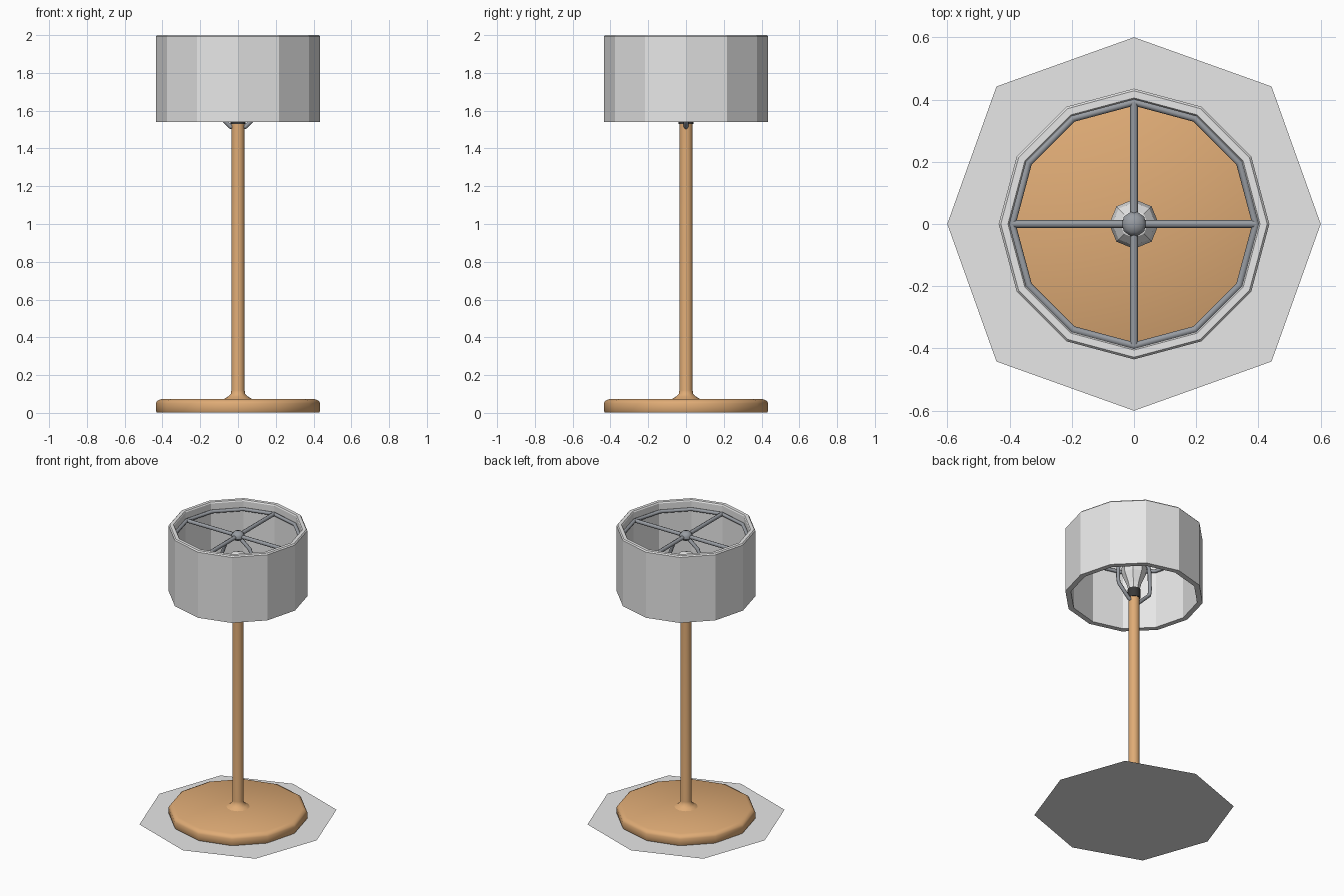
import bpy, bmesh, math
from mathutils import Vector

if "Cube" in bpy.data.objects:
    bpy.data.objects.remove(bpy.data.objects["Cube"])


def mat(name, r, g, b):
    m = bpy.data.materials.new(name)
    m.diffuse_color = (r, g, b, 1)
    m.use_nodes = True
    m.node_tree.nodes["Principled BSDF"].inputs["Base Color"].default_value = m.diffuse_color
    return m


WOOD = mat("warm_wood", 0.74, 0.41, 0.18)
CLOTH = mat("pale_grey", 0.80, 0.80, 0.80)
METAL = mat("steel_grey", 0.31, 0.33, 0.36)
DARK = mat("dark_socket", 0.04, 0.04, 0.04)


def finish(name, bm, m, smooth=None):
    me = bpy.data.meshes.new(name)
    bm.to_mesh(me)
    bm.free()
    me.materials.append(m)
    ob = bpy.data.objects.new(name, me)
    bpy.context.collection.objects.link(ob)
    if smooth:
        bpy.ops.object.select_all(action='DESELECT')
        ob.select_set(True)
        bpy.context.view_layer.objects.active = ob
        bpy.ops.object.shade_smooth_by_angle(angle=math.radians(smooth))
    return ob


def lathe(name, profile, n, m, closed=False, smooth=None):
    """Revolve (radius, z) points about z; caps the ends unless closed."""
    bm = bmesh.new()
    rings = [[bm.verts.new((r * math.cos(2 * math.pi * i / n),
                            r * math.sin(2 * math.pi * i / n), z))
              for i in range(n)] for r, z in profile]
    pairs = list(zip(rings, rings[1:]))
    if closed:
        pairs.append((rings[-1], rings[0]))
    for a, b in pairs:
        for i in range(n):
            j = (i + 1) % n
            bm.faces.new((a[i], a[j], b[j], b[i]))
    if not closed:
        bm.faces.new(rings[0][::-1])
        bm.faces.new(rings[-1])
    bmesh.ops.recalc_face_normals(bm, faces=bm.faces)
    return finish(name, bm, m, smooth)


def rod(name, points, radius, m, n=8):
    """Tube swept along a path lying in one vertical plane."""
    pts = [Vector(p) for p in points]
    span = pts[-1] - pts[0]
    side = Vector((-span.y, span.x, 0)).normalized()
    bm = bmesh.new()
    rings = []
    for i, p in enumerate(pts):
        t = (pts[min(i + 1, len(pts) - 1)] - pts[max(i - 1, 0)]).normalized()
        up = t.cross(side)
        rings.append([bm.verts.new(p + radius * (math.cos(a) * side + math.sin(a) * up))
                      for a in (2 * math.pi * k / n for k in range(n))])
    for a, b in zip(rings, rings[1:]):
        for k in range(n):
            bm.faces.new((a[k], a[(k + 1) % n], b[(k + 1) % n], b[k]))
    bm.faces.new(rings[0])
    bm.faces.new(rings[-1])
    bmesh.ops.recalc_face_normals(bm, faces=bm.faces)
    return finish(name, bm, m, 50)


# flat octagonal sheet under the lamp
bm = bmesh.new()
bm.faces.new([bm.verts.new((r * math.cos(k * math.pi / 4), r * math.sin(k * math.pi / 4), 0))
              for k, r in ((k, 0.6 if k % 2 == 0 else 0.625) for k in range(8))])
finish("floor_sheet", bm, CLOTH)

# wooden base disc and pole with flared foot
lathe("base", [(0.43, 0.002), (0.435, 0.01), (0.435, 0.05), (0.428, 0.063), (0.405, 0.074)],
      12, WOOD, smooth=40)
lathe("pole", [(0.08, 0.07), (0.055, 0.085), (0.038, 0.1), (0.035, 0.12), (0.035, 1.535)],
      12, WOOD, smooth=40)

# twelve-sided shade with thickness
lathe("shade", [(0.435, 1.54), (0.435, 1.992), (0.428, 2.0), (0.405, 2.0),
                (0.40, 1.992), (0.40, 1.54)], 12, CLOTH, closed=True)

# wire ring inside the shade
lathe("shade_ring", [(0.392 + 0.012 * math.cos(a), 1.94 + 0.012 * math.sin(a))
                     for a in (k * math.pi / 4 for k in range(8))],
      12, METAL, closed=True, smooth=50)

# cross bars carrying the shade, and the knob on top
rod("cross_bar_x", [(-0.392, 0, 1.94), (0.392, 0, 1.94)], 0.013, METAL)
rod("cross_bar_y", [(0, -0.392, 1.94), (0, 0.392, 1.94)], 0.013, METAL)
lathe("top_knob", [(0.025, 1.915), (0.04, 1.93), (0.04, 1.95), (0.028, 1.965), (0.01, 1.971)],
      10, METAL, smooth=40)

# harp: one bent wire on each side of the bulb
for s, side in ((-1, "left"), (1, "right")):
    rod("harp_" + side, [(s * x, 0, z) for x, z in
                         ((0.015, 1.51), (0.04, 1.515), (0.125, 1.60), (0.13, 1.64),
                          (0.125, 1.78), (0.09, 1.87), (0.012, 1.93))], 0.012, METAL)

# socket and bulb
lathe("socket", [(0.04, 1.53), (0.04, 1.595)], 8, DARK, smooth=50)
lathe("bulb", [(0.035, 1.59), (0.045, 1.63), (0.075, 1.70), (0.08, 1.74),
               (0.07, 1.785), (0.045, 1.815), (0.012, 1.825)], 8, CLOTH)
